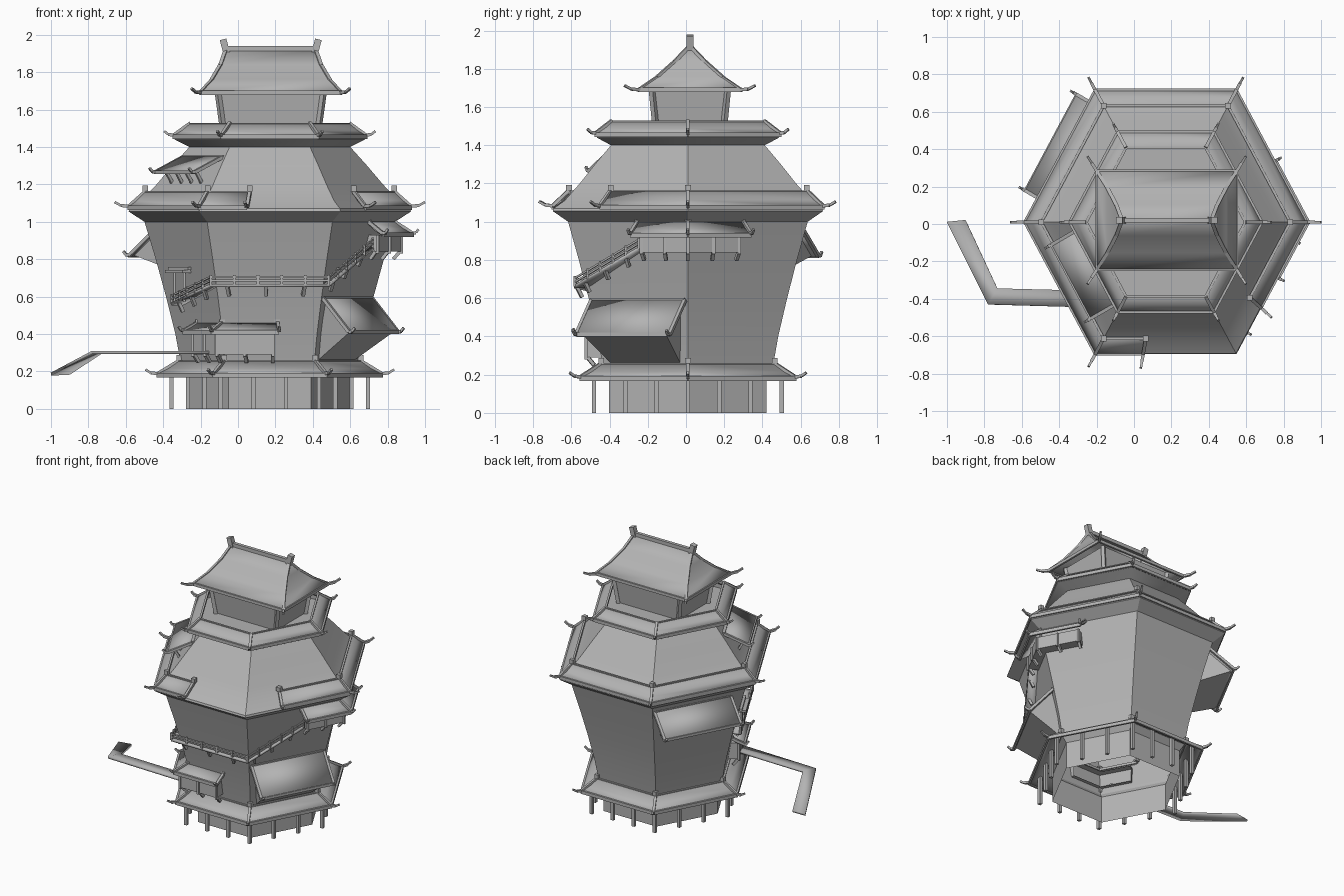
import bpy, bmesh, math
from mathutils import Vector, Matrix

if "Cube" in bpy.data.objects:
    bpy.data.objects.remove(bpy.data.objects["Cube"])

CX, CY = 0.17, 0.01
GREY = (0.45, 0.45, 0.45, 1)
mat = bpy.data.materials.new("plain_grey")
mat.use_nodes = True
mat.diffuse_color = GREY
mat.node_tree.nodes["Principled BSDF"].inputs["Base Color"].default_value = GREY


def finish(name, bm, thick=0):
    bmesh.ops.remove_doubles(bm, verts=bm.verts, dist=0.0002)
    bmesh.ops.recalc_face_normals(bm, faces=bm.faces)
    me = bpy.data.meshes.new(name)
    bm.to_mesh(me)
    bm.free()
    me.materials.append(mat)
    ob = bpy.data.objects.new(name, me)
    bpy.context.collection.objects.link(ob)
    if thick:
        mod = ob.modifiers.new("thickness", 'SOLIDIFY')
        mod.thickness, mod.offset = thick, 0
    bpy.ops.object.select_all(action='DESELECT')
    bpy.context.view_layer.objects.active = ob
    ob.select_set(True)
    bpy.ops.object.shade_smooth_by_angle(angle=math.radians(30))
    return ob


def corner(r, k):
    a = math.radians(60 * k)
    return Vector((CX + r * math.cos(a), CY + r * 1.08 * math.sin(a), 0))


def pt(r, i, z, off=0):
    """Point on the hexagon outline; i counts corners, off pushes along the face normal."""
    k = math.floor(i)
    p = corner(r, k).lerp(corner(r, k + 1), i - k)
    a = math.radians(60 * k + 30)
    return p + Vector((off * math.cos(a), off * math.sin(a), z))


def grid(bm, rows):
    """Quads between successive rows of points."""
    vs = [[bm.verts.new(p) for p in row] for row in rows]
    for a, b in zip(vs, vs[1:]):
        for j in range(len(a) - 1):
            bm.faces.new((a[j], a[j + 1], b[j + 1], b[j]))


def beam(bm, a, b, w, h=None):
    a, b = Vector(a), Vector(b)
    d = b - a
    m = Matrix.Translation((a + b) / 2) @ d.to_track_quat('Y', 'Z').to_matrix().to_4x4()
    m = m @ Matrix.Diagonal((w, d.length, h or w, 1))
    bmesh.ops.create_cube(bm, size=1, matrix=m)


def horn(bm, a, b, length=0.07):
    """Hip bar from a to b with an upturned tip."""
    d = b - a
    d.z = 0
    d.normalize()
    up = Vector((0, 0, 1))
    mid = b + d * length * 0.55 + up * 0.004
    beam(bm, a, b, 0.018)
    beam(bm, b, mid, 0.017)
    beam(bm, mid, b + d * length + up * 0.022, 0.013)


def steps(i0, i1):
    return [i0] + list(range(math.floor(i0) + 1, math.ceil(i1))) + [i1]


RING = list(range(7))


def shell(name, stops, profile, thick=0):
    bm = bmesh.new()
    grid(bm, [[pt(r, i, z) for i in stops] for r, z in profile])
    return finish(name, bm, thick)


def skirt(name, stops, r_in, z_in, r_out, z_out, tip=0.07, knob=0.03):
    """Sloping eave that follows the hexagon, with hip bars, tips and edge trim."""
    mid = ((r_in + r_out) / 2, z_in * 0.42 + z_out * 0.58)
    shell(name, stops, [(r_in, z_in), mid, (r_out, z_out)], 0.014)
    bm = bmesh.new()
    for i in stops:
        a, b = pt(r_in, i, z_in + 0.008), pt(r_out, i, z_out + 0.008)
        horn(bm, a, b, tip)
        if knob:
            beam(bm, a, a + Vector((0, 0, knob)), 0.03)
    for i, j in zip(stops, stops[1:]):
        beam(bm, pt(r_out, i, z_out), pt(r_out, j, z_out), 0.014, 0.024)
        beam(bm, pt(r_in, i, z_in), pt(r_in, j, z_in), 0.014, 0.018)
    finish(name + "_trim", bm)


# Main hexagonal body, hollow below
BODY = [(0.475, 0.24), (0.505, 0.4), (0.555, 0.6), (0.61, 0.8), (0.67, 1.0)]


def body_r(z):
    for (r0, z0), (r1, z1) in zip(BODY, BODY[1:]):
        if z <= z1:
            return r0 + (r1 - r0) * (z - z0) / (z1 - z0)
    return BODY[-1][0]


shell("base_wall", RING, [(0.44, 0), (0.44, 0.2), (0.475, 0.24)])
shell("body", RING, BODY)
shell("main_roof", RING, [(0.67, 1.0), (0.755, 1.055), (0.75, 1.07), (0.69, 1.11), (0.605, 1.2),
                          (0.52, 1.3), (0.43, 1.4)])
shell("upper_rim", RING, [(0.43, 1.4), (0.51, 1.44), (0.43, 1.5), (0.43, 1.47), (0.1, 1.47), (0, 1.47)])

# Eaves
skirt("base_eave", RING, 0.485, 0.25, 0.6, 0.18, 0.065)
skirt("main_eave", steps(5.35, 10.34), 0.665, 1.155, 0.755, 1.075, 0.075)
skirt("upper_eave", RING, 0.425, 1.52, 0.515, 1.455, 0.05, 0)

# Posts under the base eave
bm = bmesh.new()
for n in range(18):
    beam(bm, pt(0.525, n / 3, 0), pt(0.525, n / 3, 0.215), 0.022)
finish("base_posts", bm)

# Tower and its curved hip roof
TX, TY = 0.175, 0.02


def rect(hx, hy, z):
    return [Vector((TX + sx * hx, TY + sy * hy, z))
            for sx, sy in ((1, 1), (-1, 1), (-1, -1), (1, -1), (1, 1))]


bm = bmesh.new()
grid(bm, [rect(0.245, 0.17, 1.46), rect(0.285, 0.2, 1.71)])
finish("tower_wall", bm)
bm = bmesh.new()
for j in range(4):
    beam(bm, rect(0.25, 0.175, 1.46)[j], rect(0.285, 0.2, 1.71)[j], 0.025)
finish("tower_posts", bm)

roof = [rect(0.375, 0.265, 1.69), rect(0.315, 0.17, 1.755),
        rect(0.268, 0.08, 1.835), rect(0.24, 0.004, 1.915)]
bm = bmesh.new()
grid(bm, roof)
finish("tower_roof", bm, 0.014)
bm = bmesh.new()
for j in range(4):
    beam(bm, roof[3][j], roof[2][j], 0.02)
    beam(bm, roof[2][j], roof[1][j], 0.02)
    horn(bm, roof[1][j], roof[0][j], 0.09)
    beam(bm, roof[0][j], roof[0][j + 1], 0.014, 0.022)
beam(bm, (TX - 0.25, TY, 1.925), (TX + 0.25, TY, 1.925), 0.025, 0.03)
for s in (-1, 1):
    beam(bm, (TX + s * 0.235, TY, 1.9), (TX + s * 0.255, TY, 1.975), 0.036)
finish("tower_ridge", bm)


# Sloping awnings standing out from one face
def awning(name, i0, i1, r, z_top, off, z_out, z_low=None):
    a, b = pt(r, i0, z_top), pt(r, i1, z_top)
    c, d = pt(r, i0, z_out, off), pt(r, i1, z_out, off)
    bm = bmesh.new()
    grid(bm, [[a, b], [c, d]])
    finish(name, bm, 0.016)
    bm = bmesh.new()
    horn(bm, a, c, 0.035)
    horn(bm, b, d, 0.035)
    beam(bm, a, b, 0.02)
    beam(bm, c, d, 0.014, 0.02)
    for n in range(4):
        if not z_low:
            t = i0 + (i1 - i0) * (n + 0.5) / 4
            beam(bm, pt(r, t, z_out + 0.01, off * 0.8), pt(r, t, z_out - 0.06, off * 0.55), 0.016)
    finish(name + "_trim", bm)
    if z_low:
        e0, e1 = i0 + 0.05, i1 - 0.05
        bm = bmesh.new()
        ends = [[pt(r, e, z_top - 0.01), pt(r, e, z_out, off * 0.92), pt(body_r(z_low) - 0.02, e, z_low),
                 pt(r, e, z_top - 0.01)] for e in (e0, e1)]
        grid(bm, ends)
        for row in ends:
            bm.faces.new([bm.verts.new(p) for p in row[:3]])
        finish(name + "_wall", bm)


awning("front_awning", 5.03, 5.97, 0.555, 0.59, 0.16, 0.41, 0.25)
awning("back_awning", 2.02, 2.86, 0.655, 0.96, 0.165, 0.82, 0.74)
awning("roof_awning", 3.08, 3.95, 0.485, 1.345, 0.17, 1.265)


# Bays wrapped around a corner
def bay(name, i0, i1, r_wall, z0, z1, r_in, z_in, r_out):
    st = steps(i0 + 0.05, i1 - 0.05)
    body = body_r(z0) - 0.03
    bm = bmesh.new()
    loop = [(body, z0), (r_wall, z0), (r_wall, z1), (body, z1)]
    rows = [[pt(r, i, z) for r, z in loop] for i in st]
    grid(bm, rows)
    for row in (rows[0], rows[-1]):
        bm.faces.new([bm.verts.new(p) for p in row])
    finish(name, bm)
    skirt(name + "_roof", steps(i0, i1), r_in, z_in, r_out, z1, 0.03, 0.015)
    bm = bmesh.new()
    for i in st + [(a + b) / 2 for a, b in zip(st, st[1:])]:
        beam(bm, pt(r_wall, i, z0 - 0.01), pt(r_wall, i, z1), 0.016)
        beam(bm, pt(r_wall - 0.01, i, z0), pt(r_wall - 0.045, i, z0 - 0.04), 0.018)
    finish(name + "_posts", bm)


bay("lower_bay", 3.5, 4.58, 0.57, 0.29, 0.41, 0.51, 0.455, 0.615)
bay("side_bay", 5.58, 6.46, 0.705, 0.84, 0.93, 0.665, 0.995, 0.765)

# Gallery and stairs hung round the front
path = [(3.27, 0.56), (4, 0.66), (5, 0.66), (5.6, 0.86)]
bm = bmesh.new()
grid(bm, [[pt(body_r(z) - 0.01, i, z) for i, z in path], [pt(body_r(z) + 0.065, i, z) for i, z in path]])
finish("gallery_floor", bm, 0.016)
bm = bmesh.new()
for (i, z), (j, w) in zip(path, path[1:]):
    p, q = pt(body_r(z) + 0.06, i, z), pt(body_r(w) + 0.06, j, w)
    for h in (0.025, 0.045):
        beam(bm, p + Vector((0, 0, h)), q + Vector((0, 0, h)), 0.01)
    for n in range(6):
        s = p.lerp(q, n / 5)
        beam(bm, s, s + Vector((0, 0, 0.055)), 0.014)
    for n in range(3):
        t = (n + 0.4) / 3
        k, y = i + (j - i) * t, z + (w - z) * t
        beam(bm, pt(body_r(y) + 0.05, k, y), pt(body_r(y) + 0.02, k, y - 0.055), 0.018)
finish("gallery_rail", bm)

# Small gate at the foot of the stairs
bm = bmesh.new()
for i in (3.33, 3.5):
    beam(bm, pt(0.61, i, 0.57), pt(0.61, i, 0.73), 0.013)
beam(bm, pt(0.61, 3.26, 0.735), pt(0.61, 3.57, 0.735), 0.07, 0.016)
beam(bm, pt(0.61, 3.24, 0.75), pt(0.61, 3.59, 0.75), 0.018)
finish("stair_gate", bm)

# Bent walkway and ramp leading away
bm = bmesh.new()
grid(bm, [[(-0.1, -0.36, 0.302), (-0.73, -0.345, 0.302), (-0.9, 0.02, 0.19)],
          [(-0.1, -0.45, 0.302), (-0.78, -0.43, 0.302), (-1.0, 0.01, 0.185)]])
finish("walkway", bm, 0.016)
